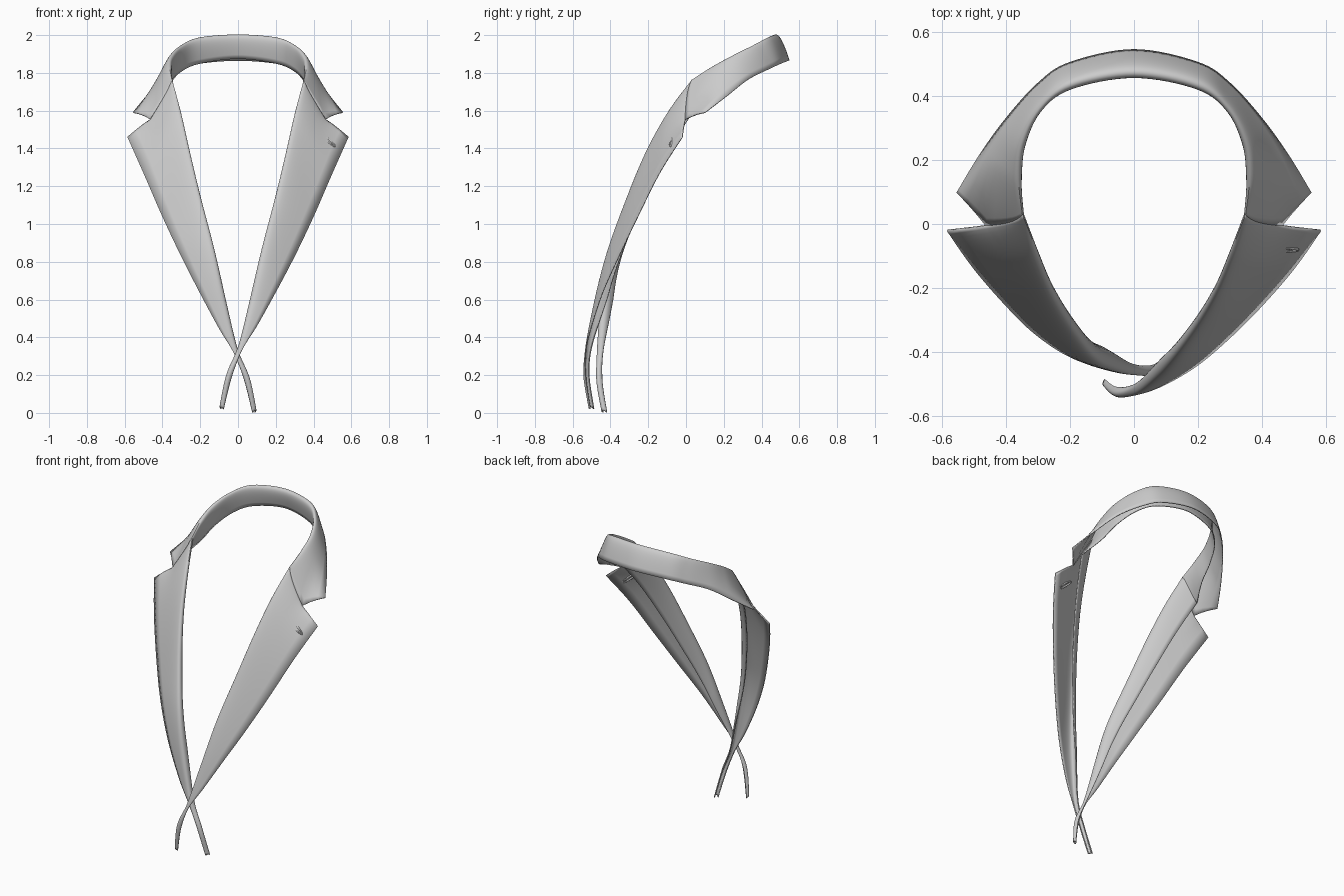
import bpy, math
from mathutils import Vector as V

if "Cube" in bpy.data.objects:
    bpy.data.objects.remove(bpy.data.objects["Cube"])

SUB, HALF = 8, 10          # rows per station, columns per half of the cross-section
NOTCH = V((.463, -.004, 1.553))


def catmull(pts, i, t):
    a, b = pts[max(i - 1, 0)], pts[i]
    c, d = pts[i + 1], pts[min(i + 2, len(pts) - 1)]
    return .5 * (2 * b + (c - a) * t + (2 * a - 5 * b + 4 * c - d) * t * t
                 + (3 * b - a - 3 * c + d) * t ** 3)


def resample(pts):
    out = [catmull(pts, i, j / SUB) for i in range(len(pts) - 1) for j in range(SUB)]
    return out + [pts[-1]]


def quad(a, b, c, t):
    return a * (1 - t) ** 2 + b * 2 * t * (1 - t) + c * t * t


def profile(fold, outer, inner, roll):
    """Rolled cross-section: hidden inner edge -> fold -> visible outer edge."""
    axis = (fold - (outer + inner) / 2).normalized()
    side = outer - inner
    side = (side - axis * side.dot(axis)).normalized() * roll
    under = [quad(inner, fold - side, fold, k / HALF) for k in range(HALF)]
    return under + [quad(fold, fold + side, outer, k / HALF) for k in range(HALF + 1)]


def bend_to_notch(row, notch, shift=None, weight=1):
    """Pull the visible half of a row so that column 7 lands on the notch."""
    shift = notch - row[HALF + 7] if shift is None else shift
    for k in range(HALF + 1):
        tent = k / 7 if k <= 7 else (10 - k) / 3
        row[HALF + k] = row[HALF + k] + shift * tent * weight
    return shift


def mesh_object(name, verts, faces):
    me = bpy.data.meshes.new(name)
    me.from_pydata(verts, [], faces)
    ob = bpy.data.objects.new(name, me)
    bpy.context.collection.objects.link(ob)
    bpy.ops.object.select_all(action='DESELECT')
    ob.select_set(True)
    bpy.context.view_layer.objects.active = ob
    bpy.ops.object.shade_smooth_by_angle(angle=math.radians(50))
    return ob


def sheet(name, rows):
    n = len(rows[0])
    faces = [(i * n + j, i * n + j + 1, (i + 1) * n + j + 1, (i + 1) * n + j)
             for i in range(len(rows) - 1) for j in range(n - 1)]
    ob = mesh_object(name, [p for r in rows for p in r], faces)
    s = ob.modifiers.new("cloth", 'SOLIDIFY')
    s.thickness, s.offset = .006, 0
    return ob


# Lapels: fold line and outer edge, from the gorge down to the crossing tail
FOLD = [(.35, .03, 1.76), (.305, -.09, 1.59), (.26, -.2, 1.39), (.203, -.3, 1.15),
        (.13, -.4, .87), (.065, -.47, .59), (.005, -.52, .35), (-.055, -.537, .2), (-.09, -.51, .03)]
EDGE = [(.585, -.02, 1.46), (.5, -.14, 1.27), (.4, -.255, 1.04), (.3, -.355, .83),
        (.2, -.44, .64), (.1, -.5, .46), (.02, -.53, .33), (-.035, -.53, .19), (-.078, -.505, .02)]


def lapel(name, side):
    rows, shift = [], None
    for i, (f, o) in enumerate(zip(resample([V(p) for p in FOLD]), resample([V(p) for p in EDGE]))):
        size = min(1, .4 + (o - f).length / .3)
        inner = f.lerp(o, .45) + V((-.25, .9, -.2)) * .05 * size
        row = profile(f, o, inner, .03 * size)
        w = max(0, 1 - i / 9) ** 2
        shift = bend_to_notch(row, NOTCH, shift, w)
        if side < 0:       # the under lapel is mirrored and tucked behind
            for p in row:
                t = min(1, max(0, (.95 - p.z) / .75))
                t = t * t * (3 - 2 * t)
                p.x, p.y, p.z = -p.x, p.y + .068 * t, p.z - .018 * t
        rows.append(row)
    sheet(name, rows)


lapel("left_lapel", 1)
lapel("right_lapel", -1)

# Collar: fold, outer edge and stand edge from centre back to the gorge
COLLAR = [((0, .472, 2.0), (0, .545, 1.865), (0, .485, 1.875)),
          ((.2, .435, 1.985), (.2, .505, 1.85), (.2, .45, 1.85)),
          ((.297, .36, 1.945), (.3, .44, 1.82), (.298, .38, 1.81)),
          ((.352, .25, 1.89), (.4, .33, 1.765), (.355, .27, 1.75)),
          ((.362, .14, 1.83), (.48, .22, 1.68), (.385, .16, 1.68)),
          ((.35, .03, 1.76), (.555, .1, 1.59), (.44, .05, 1.61))]


def collar_line(k):
    half = [V(s[k]) for s in COLLAR]
    return resample([V((-p.x, p.y, p.z)) for p in half[:0:-1]] + half)


rows = [profile(f, o, i, .03) for f, o, i in zip(*(collar_line(k) for k in range(3)))]
for end, sx in ((rows, 1), (rows[::-1], -1)):
    shift = None
    for i, row in enumerate(end[::-1][:9]):
        shift = bend_to_notch(row, V((NOTCH.x * sx, NOTCH.y, NOTCH.z)), shift, (1 - i / 9) ** 2)
sheet("collar", rows)

# Buttonhole stitching: a long narrow ring on the left lapel
a, b = V((.42, -.078, 1.487)), V((.512, -.08, 1.412))
along = (b - a) / 2
out = V((.35, -.85, .4)).normalized()
across = along.cross(out).normalized()
verts, faces, N, M = [], [], 24, 8
for i in range(N):
    t = 2 * math.pi * i / N
    c = (a + b) / 2 + along * math.cos(t) + across * .009 * math.sin(t)
    radial = (along.normalized() * math.cos(t) + across * math.sin(t))
    for j in range(M):
        u = 2 * math.pi * j / M
        verts.append(c + (radial * math.cos(u) + out * math.sin(u)) * .006)
        faces.append((i * M + j, i * M + (j + 1) % M,
                      (i + 1) % N * M + (j + 1) % M, (i + 1) % N * M + j))
mesh_object("buttonhole", verts, faces)
